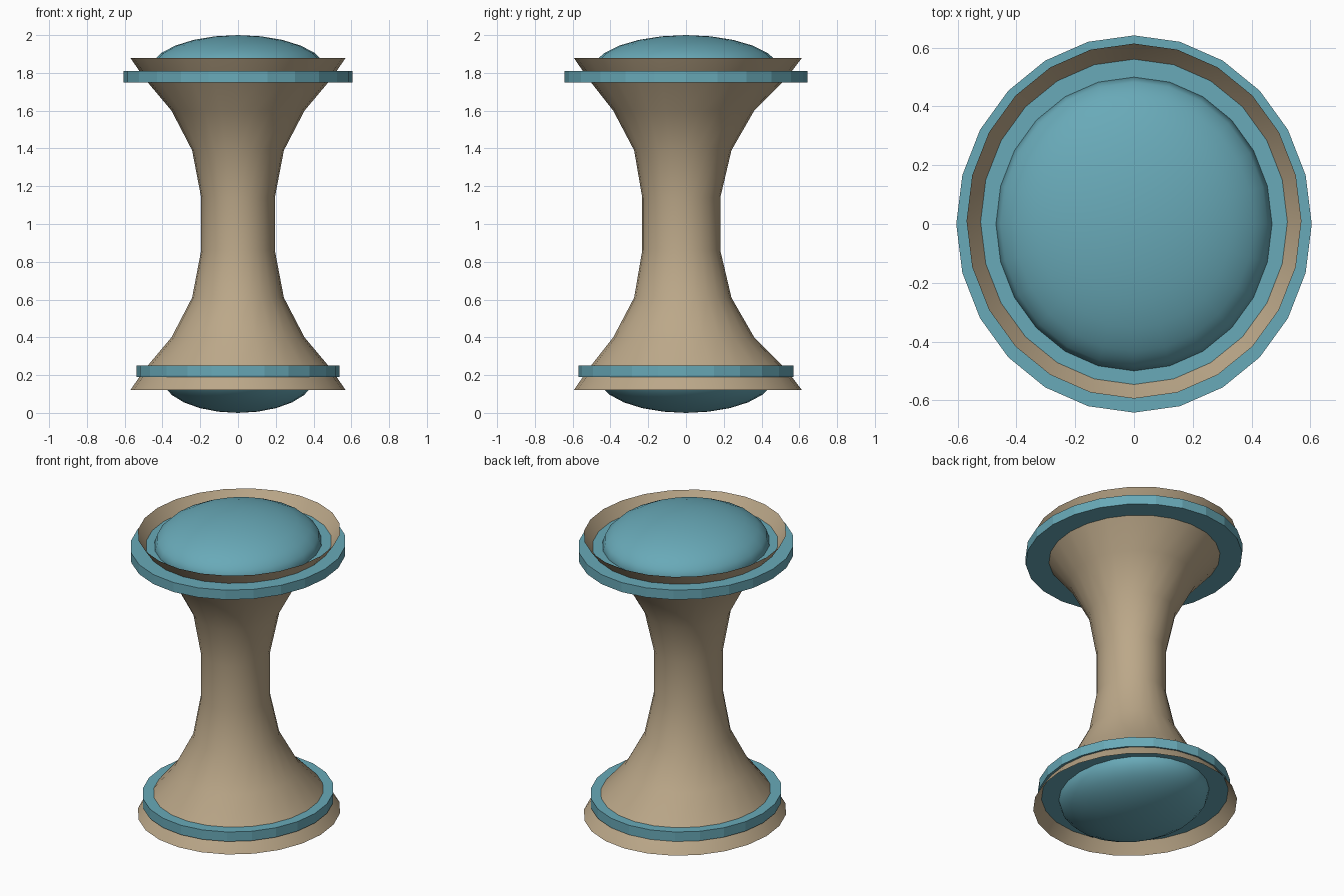
import bpy, bmesh
from math import sin, cos, tau

if "Cube" in bpy.data.objects:
    bpy.data.objects.remove(bpy.data.objects["Cube"])

SIDES = 24
OVAL = 1.06  # everything is slightly longer in y


def material(name, rgb):
    m = bpy.data.materials.new(name)
    m.diffuse_color = (*rgb, 1)
    m.use_nodes = True
    m.node_tree.nodes["Principled BSDF"].inputs["Base Color"].default_value = m.diffuse_color
    return m


TAN = material("tan", (0.50, 0.39, 0.25))
TEAL = material("teal", (0.14, 0.40, 0.48))


def lathe(name, profile, mat, caps=False, smooth=False):
    """Loft oval rings; profile rows are (x radius, y radius, z, y centre)."""
    bm = bmesh.new()
    rings = [[bm.verts.new((rx * cos(tau * i / SIDES), cy + ry * sin(tau * i / SIDES), z))
              for i in range(SIDES)] for rx, ry, z, cy in profile]
    for a, b in zip(rings, rings[1:]):
        for i in range(SIDES):
            j = (i + 1) % SIDES
            bm.faces.new((a[i], a[j], b[j], b[i]))
    if caps:
        bm.faces.new(rings[0][::-1])
        bm.faces.new(rings[-1])
    for f in bm.faces:
        f.smooth = smooth
    me = bpy.data.meshes.new(name)
    bm.to_mesh(me)
    bm.free()
    me.materials.append(mat)
    ob = bpy.data.objects.new(name, me)
    bpy.context.collection.objects.link(ob)
    return ob


def dome(name, z, size):
    bpy.ops.mesh.primitive_uv_sphere_add(segments=SIDES, ring_count=12, radius=1, location=(0, 0, z))
    ob = bpy.context.object
    ob.name = name
    ob.scale = size
    ob.data.materials.append(TEAL)
    bpy.ops.object.shade_smooth()


# Open waisted body, lower half mirrored to the upper half
half = [(0.57, 0.12, 0.01), (0.495, 0.23, 0.006), (0.352, 0.40, -0.012),
        (0.243, 0.61, -0.017), (0.195, 0.86, -0.025)]
rows = [(r, r * OVAL, z, c) for r, z, c in half]
rows += [(rx, ry, 2 - z, c) for rx, ry, z, c in reversed(rows)]
lathe("waisted_body", rows, TAN, smooth=True)

# Flat discs closing each end
for name, rx, ry, z0 in (("lower_disc", 0.537, 0.57, 0.19), ("upper_disc", 0.605, 0.642, 1.75)):
    lathe(name, [(rx, ry, z0, 0), (rx, ry, z0 + 0.06, 0)], TEAL, caps=True)

# Cushion domes
dome("upper_dome", 1.81, (0.47, 0.50, 0.19))
dome("lower_dome", 0.19, (0.405, 0.465, 0.19))
